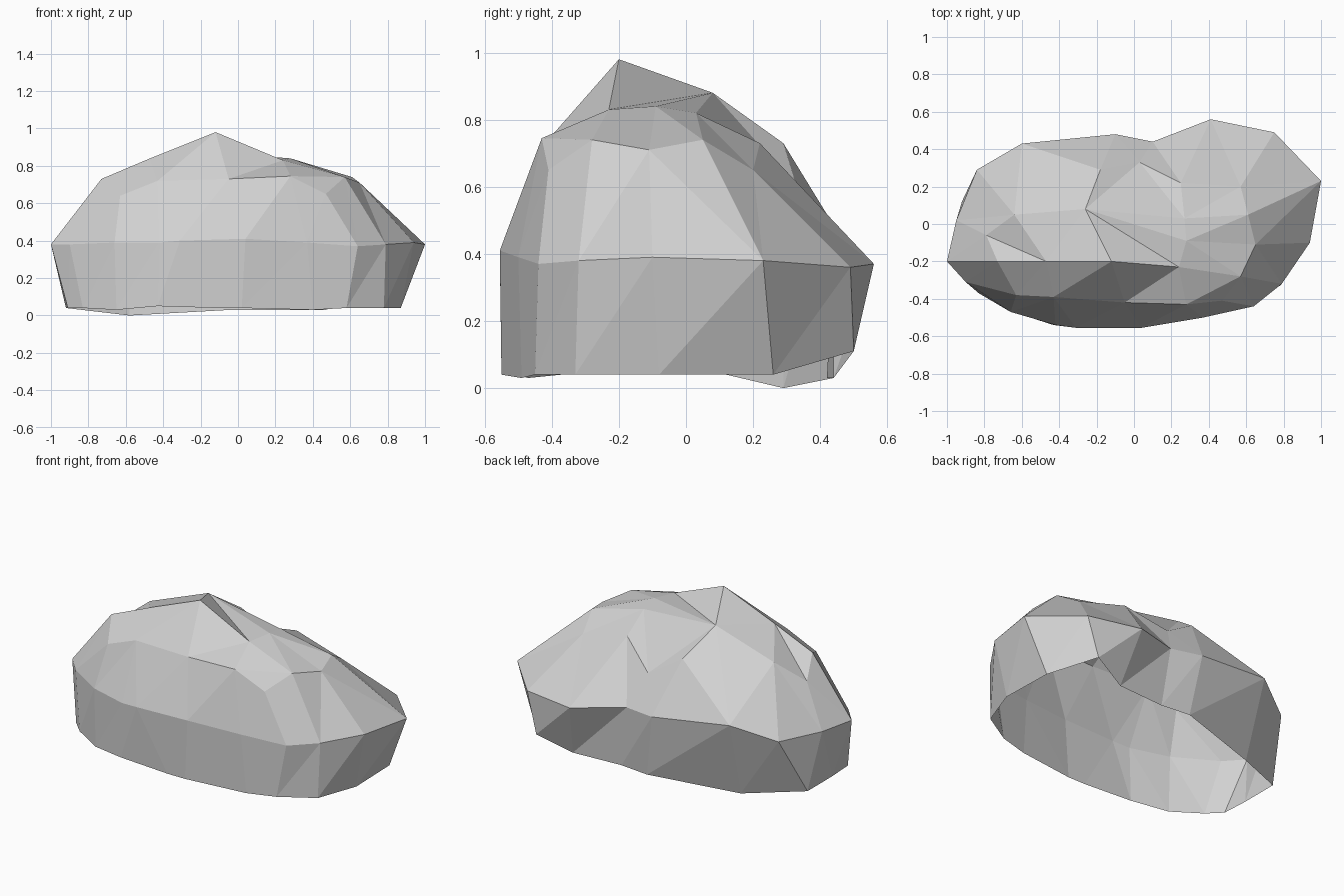
import bpy
import bmesh
from mathutils import Vector
from mathutils.geometry import delaunay_2d_cdt

default_cube = bpy.data.objects.get("Cube")
if default_cube:
    bpy.data.objects.remove(default_cube, do_unlink=True)

# Widest contour of the boulder, counter-clockwise from its left tip
waist = [
    (-1, -.2, .38), (-.9, -.31, .38), (-.66, -.47, .39), (-.42, -.54, .39),
    (-.31, -.555, .4), (.04, -.555, .41), (.37, -.5, .39), (.64, -.44, .37),
    (.79, -.32, .38), (.94, -.1, .39), (1, .23, .38), (.75, .49, .36),
    (.41, .56, .37), (.1, .44, .41), (-.1, .48, .42), (-.6, .43, .48),
    (-.84, .29, .39), (-.95, .02, .38),
]

# Contour where the boulder meets the ground, paired with the waist
foot = [
    (-.91, -.29, .04), (-.83, -.37, .04), (-.65, -.47, .03), (-.43, -.54, .05),
    (-.1, -.55, .04), (.02, -.55, .04), (.4, -.49, .03), (.58, -.45, .04),
    (.78, -.33, .04), (.87, -.08, .04), (.86, .26, .04), (.68, .5, .11),
    (.47, .44, .03), (.15, .42, .03), (-.04, .44, .03), (-.58, .29, 0),
    (-.92, .12, .04), (-.92, -.12, .04),
]

# Corners of the crown; the first two paths follow sharp creases
shoulder = [
    (-.63, -.38, .64), (-.43, -.39, .72), (-.05, -.42, .73),
    (.28, -.43, .745), (.57, -.28, .74), (.65, -.11, .71), (1, .23, .38),
]
ridge = [
    (-.47, -.2, .84), (-.79, -.06, .62), (-.73, -.2, .73), (-.47, -.2, .84),
    (-.12, -.2, .98), (.24, -.23, .83), (-.26, .08, .88), (-.12, -.2, .98),
]
loose_corners = [
    (.47, -.41, .65), (.28, -.09, .84), (.27, .03, .82), (.61, .05, .74),
    (.57, .2, .65), (.25, .22, .73), (.03, .33, .6), (-.18, .29, .73),
    (-.64, .05, .74),
]


def loop_edges(points):
    """Pairs of neighbours around a closed contour."""
    return list(zip(points, points[1:] + points[:1]))


def path_edges(points):
    """Pairs of neighbours along an open crease."""
    return list(zip(points, points[1:]))


bm = bmesh.new()
crown = list(dict.fromkeys(waist + shoulder + ridge + loose_corners))
corners = {point: bm.verts.new(point) for point in crown + foot}

# Faceted crown: triangles between its corners that keep the creases
index = {point: i for i, point in enumerate(crown)}
creases = loop_edges(waist) + path_edges(shoulder) + path_edges(ridge)
crease_ids = [(index[a], index[b]) for a, b in creases]
plan = [Vector(point[:2]) for point in crown]
result = delaunay_2d_cdt(plan, crease_ids, [], 1, 1e-5)
triangles, sources = result[2], result[3]
for triangle in triangles:
    bm.faces.new([corners[crown[sources[i][0]]] for i in triangle])

# Steep sides between waist and ground, open underneath
for (low_a, low_b), (high_a, high_b) in zip(loop_edges(foot), loop_edges(waist)):
    bm.faces.new([corners[p] for p in (low_a, low_b, high_b)])
    bm.faces.new([corners[p] for p in (low_a, high_b, high_a)])

mesh = bpy.data.meshes.new("boulder")
bm.to_mesh(mesh)
bm.free()
boulder = bpy.data.objects.new("boulder", mesh)
bpy.context.collection.objects.link(boulder)

# Plain grey stone
stone = bpy.data.materials.new("grey stone")
stone.use_nodes = True
grey = (.64, .64, .64, 1)
stone.diffuse_color = grey
shader = next(n for n in stone.node_tree.nodes if n.type == "BSDF_PRINCIPLED")
shader.inputs["Base Color"].default_value = grey
mesh.materials.append(stone)
